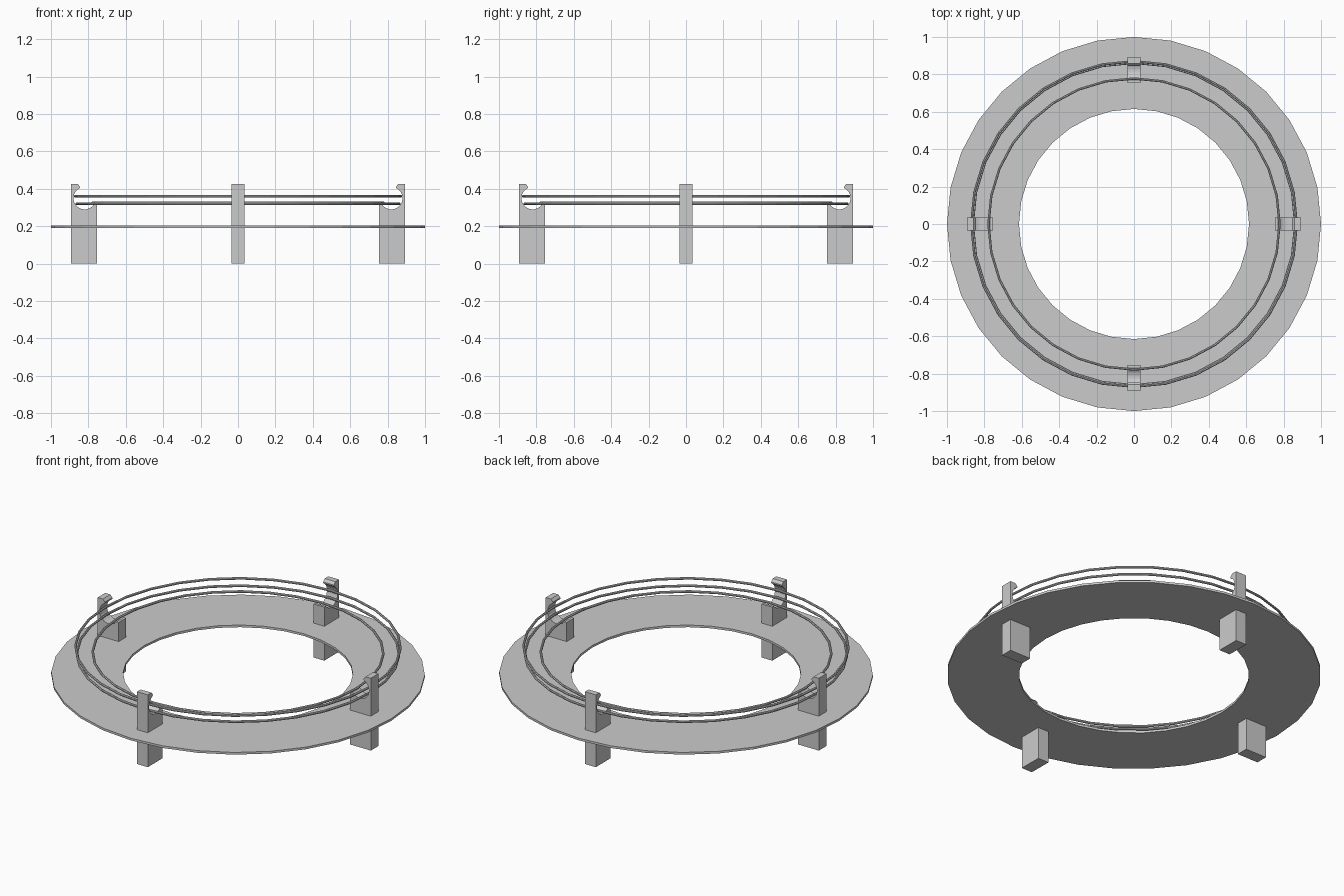
import bpy, bmesh
from math import pi, cos, sin, radians

if "Cube" in bpy.data.objects:
    bpy.data.objects.remove(bpy.data.objects["Cube"])


def make_object(name, bm):
    bmesh.ops.recalc_face_normals(bm, faces=bm.faces)
    mesh = bpy.data.meshes.new(name)
    bm.to_mesh(mesh)
    bm.free()
    obj = bpy.data.objects.new(name, mesh)
    bpy.context.collection.objects.link(obj)
    return obj


def lathe_ring(name, section, sides=32):
    """Sweep a closed (radius, z) section around the z axis."""
    bm = bmesh.new()
    rings = []
    for i in range(sides):
        a = 2 * pi * i / sides
        rings.append([bm.verts.new((r * cos(a), r * sin(a), z)) for r, z in section])
    n = len(section)
    for i in range(sides):
        p, q = rings[i], rings[(i + 1) % sides]
        for j in range(n):
            k = (j + 1) % n
            bm.faces.new((p[j], q[j], q[k], p[k]))
    return make_object(name, bm)


def rail(name, radius, z, thick=0.007, sides=8):
    section = [(radius + thick * cos(2 * pi * (i + 0.5) / sides),
                z + thick * sin(2 * pi * (i + 0.5) / sides)) for i in range(sides)]
    return lathe_ring(name, section)


def support(name, angle, half_width=0.035):
    # side profile: post with a hooked top and a round cradle for the rails
    profile = [(0.755, 0.0), (0.892, 0.0), (0.892, 0.427), (0.858, 0.427), (0.845, 0.412)]
    steps = 14
    for i in range(steps + 1):
        a = radians(66 - (66 + 145) * i / steps)
        profile.append((0.82 + 0.06 * cos(a), 0.35 + 0.06 * sin(a)))
    profile.append((0.755, 0.316))

    bm = bmesh.new()
    c, s = cos(angle), sin(angle)
    sides = [[bm.verts.new((r * c - w * s, r * s + w * c, z)) for r, z in profile]
             for w in (-half_width, half_width)]
    bm.faces.new(sides[0])
    bm.faces.new(sides[1][::-1])
    n = len(profile)
    for j in range(n):
        k = (j + 1) % n
        bm.faces.new((sides[0][j], sides[1][j], sides[1][k], sides[0][k]))
    return make_object(name, bm)


# flat ring-shaped deck
lathe_ring("deck_ring", [(0.615, 0.19), (1.0, 0.19), (1.0, 0.203), (0.615, 0.203)])

# three guide rails resting in the cradles
rail("upper_outer_rail", 0.870, 0.36)
rail("lower_outer_rail", 0.862, 0.32)
rail("inner_rail", 0.778, 0.325)

# four posts
for i, side in enumerate(("right", "back", "left", "front")):
    support(side + "_support", i * pi / 2)
